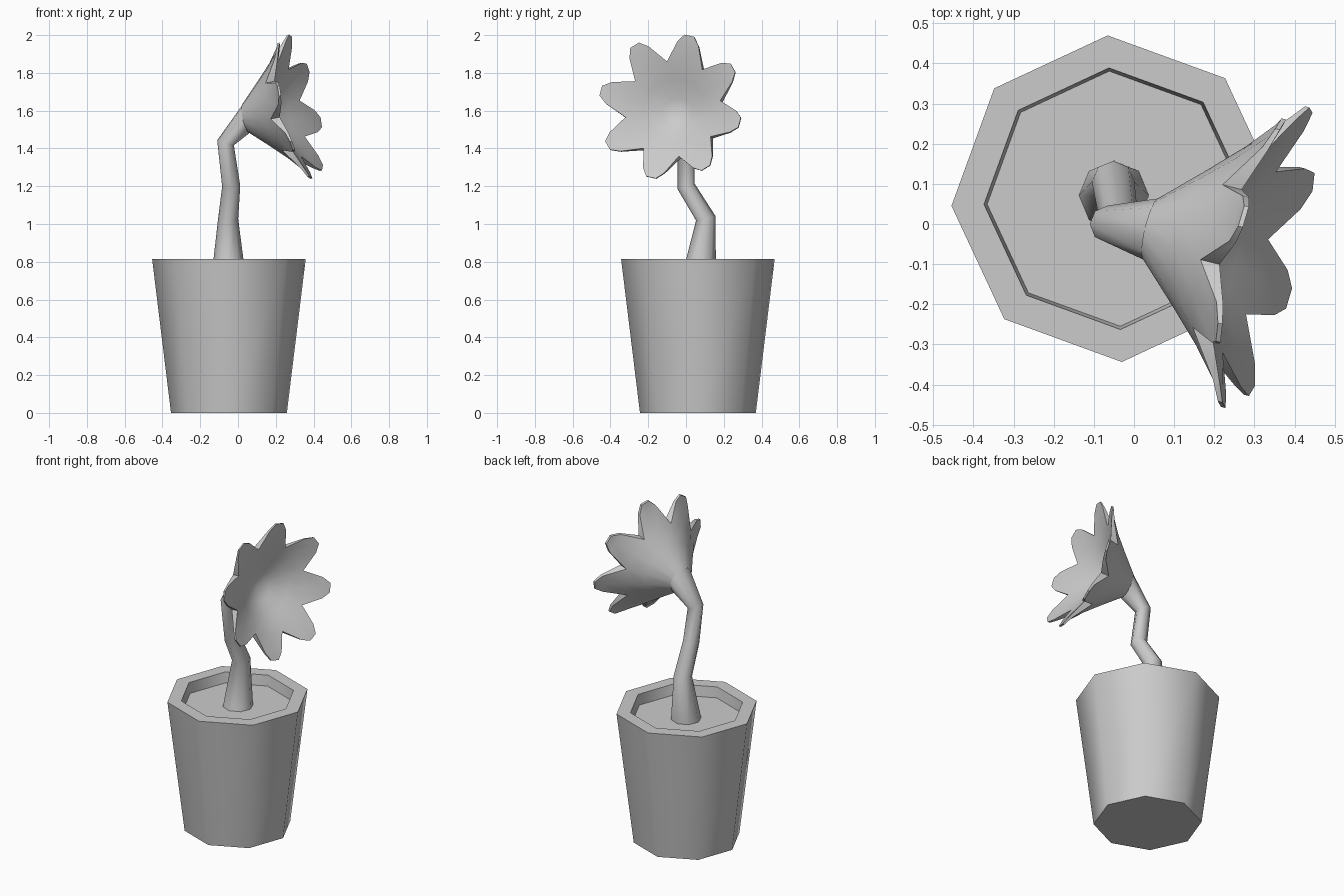
import bpy, bmesh, math
from mathutils import Vector

if "Cube" in bpy.data.objects:
    bpy.data.objects.remove(bpy.data.objects["Cube"])

def finish(bm, name, angle=55):
    bmesh.ops.remove_doubles(bm, verts=bm.verts, dist=0.0005)
    bmesh.ops.recalc_face_normals(bm, faces=bm.faces)
    me = bpy.data.meshes.new(name)
    bm.to_mesh(me)
    bm.free()
    ob = bpy.data.objects.new(name, me)
    bpy.context.collection.objects.link(ob)
    bpy.ops.object.select_all(action='DESELECT')
    ob.select_set(True)
    bpy.context.view_layer.objects.active = ob
    bpy.ops.object.shade_smooth_by_angle(angle=math.radians(angle))
    return ob

def skin(bm, rings):
    """Join rings of equal vertex count, cap both ends."""
    vs = [[bm.verts.new(p) for p in r] for r in rings]
    n = len(vs[0])
    for a, b in zip(vs, vs[1:]):
        for i in range(n):
            j = (i + 1) % n
            bm.faces.new((a[i], a[j], b[j], b[i]))
    bm.faces.new(vs[0])
    bm.faces.new(vs[-1])

def ring(c, u, v, r, n=8, phase=0.0):
    return [c + r * (math.cos(t) * u + math.sin(t) * v)
            for t in (phase + 2 * math.pi * i / n for i in range(n))]

X, Y, Z = Vector((1, 0, 0)), Vector((0, 1, 0)), Vector((0, 0, 1))

# Pot: tapered octagon with a rim and recessed soil
bm = bmesh.new()
skin(bm, [ring(Vector((-0.048, 0.063, z)), X, Y, r, 8, math.radians(2.5))
          for r, z in ((0.307, 0), (0.407, 0.815), (0.326, 0.815), (0.318, 0.75))])
finish(bm, "pot")

# Flower frame: centre of the petal tips, facing axis and in-plane axes
C = Vector((0.3325, -0.084, 1.622))
N = Vector((0.951, -0.235, 0.2)).normalized()
U = Z.cross(N).normalized()
V = N.cross(U)

# Stem: bent tapering tube from the soil to the back of the flower
path = [(Vector((-0.05, 0.07, 0.74)), 0.088),
        (Vector((-0.052, 0.105, 1.03)), 0.053),
        (Vector((-0.036, 0.0, 1.2)), 0.048),
        (Vector((-0.066, 0.0, 1.43)), 0.046),
        (C - 0.30 * N, 0.080)]
rings = []
for i, (p, r) in enumerate(path):
    if i == 0:
        t = Z
    elif i == len(path) - 1:
        t = N
    else:
        t = ((p - path[i - 1][0]).normalized() + (path[i + 1][0] - p).normalized()).normalized()
    v = (Y - t * Y.dot(t)).normalized()
    rings.append(ring(p, v.cross(t), v, r))
bm = bmesh.new()
skin(bm, rings)
finish(bm, "stem", 65)

# Flower head: each petal is a strip of rows (radius, half width, depth),
# running up the back, over the tip and down the front; None = full sector width
back = [(0.078, None, -0.305), (0.18, None, -0.195), (0.26, None, -0.112),
        (0.350, 0.060, -0.032), (0.392, 0.027, -0.012)]
front = [(0.0, None, -0.185), (0.08, None, -0.165), (0.17, None, -0.11),
         (0.26, None, -0.062), (0.350, 0.060, -0.015), (0.392, 0.027, 0.0)]
half = math.pi / 8

def row(bm, r, hw, d, ang):
    rad = Vector((math.cos(ang), math.sin(ang)))
    tan = Vector((-rad.y, rad.x))
    out = []
    for s in (-1, 0, 1):
        if hw is None:
            a = ang + s * half
            q = r * Vector((math.cos(a), math.sin(a)))
        else:
            q = r * rad + s * hw * tan
        out.append(bm.verts.new(C + q.x * U + q.y * V + d * N))
    return out

bm = bmesh.new()
for k in range(8):
    ang = math.radians(-12.6 + 45 * k)
    b = [row(bm, *p, ang) for p in back]
    f = [row(bm, *p, ang) for p in front]
    strip = b + f[::-1]
    for a, c in zip(strip, strip[1:]):
        for i in (0, 1):
            bm.faces.new((a[i], a[i + 1], c[i + 1], c[i]))
    # Petal side walls, from the notch to the tip
    for i in (0, 2):
        for j in (0, 1):
            bm.faces.new((b[2 + j][i], b[3 + j][i], f[4 + j][i], f[3 + j][i]))
finish(bm, "flower_head", 50)
